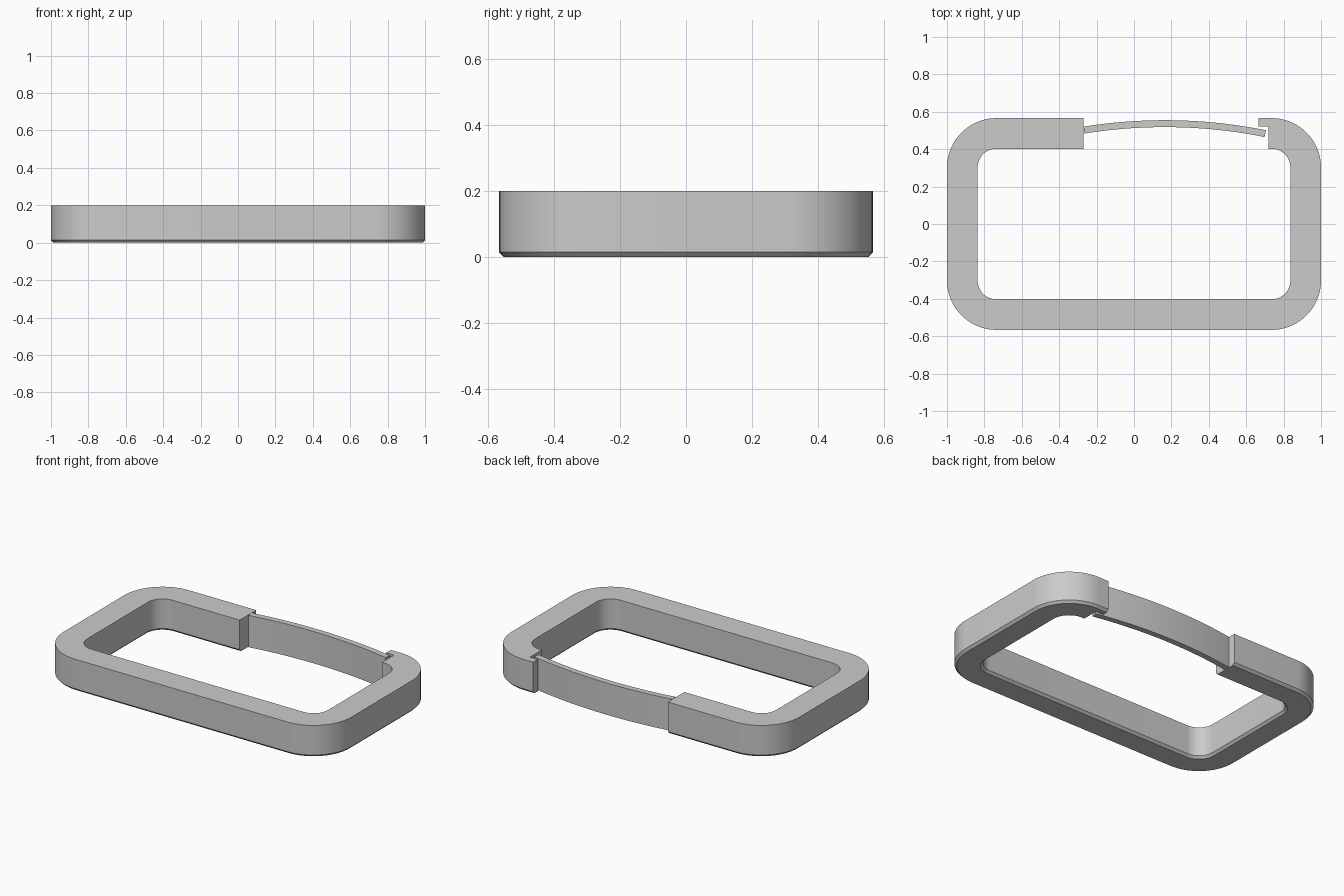
import bpy, bmesh, math

if "Cube" in bpy.data.objects:
    bpy.data.objects.remove(bpy.data.objects["Cube"])

HEIGHT, CHAMFER = 0.2, 0.0145
HALF_X, HALF_Y, WIDTH = 1.0, 0.566, 0.164
R_OUT, R_IN = 0.264, 0.10
CX, CY = HALF_X - R_OUT, HALF_Y - R_OUT      # corner centres
SEGS = 20

steel = bpy.data.materials.new("grey_steel")
steel.diffuse_color = (0.6, 0.6, 0.6, 1)
steel.use_nodes = True
steel.node_tree.nodes["Principled BSDF"].inputs["Base Color"].default_value = steel.diffuse_color


def arc(cx, cy, r, a0, a1, n=SEGS):
    """Points along an arc, angles in degrees."""
    return [(cx + r * math.cos(math.radians(a0 + (a1 - a0) * i / n)),
             cy + r * math.sin(math.radians(a0 + (a1 - a0) * i / n)))
            for i in range(n + 1)]


def loft(name, layers):
    """Solid strip from stacked (z, outer points, inner points), bottom to top."""
    bm = bmesh.new()
    rings = [[bm.verts.new((x, y, z)) for x, y in outer + inner[::-1]]
             for z, outer, inner in layers]
    n = len(rings[0])
    for low, high in zip(rings, rings[1:]):
        for i in range(n):
            j = (i + 1) % n
            bm.faces.new((low[i], low[j], high[j], high[i]))
    # Caps join each outer point to its inner partner
    for ring in (rings[0], rings[-1]):
        for i in range(n // 2 - 1):
            bm.faces.new((ring[i], ring[i + 1], ring[n - 2 - i], ring[n - 1 - i]))
    bmesh.ops.recalc_face_normals(bm, faces=bm.faces)
    mesh = bpy.data.meshes.new(name)
    bm.to_mesh(mesh)
    bm.free()
    mesh.materials.append(steel)
    ob = bpy.data.objects.new(name, mesh)
    bpy.context.collection.objects.link(ob)
    bpy.ops.object.select_all(action='DESELECT')
    ob.select_set(True)
    bpy.context.view_layer.objects.active = ob
    bpy.ops.object.shade_smooth_by_angle(angle=math.radians(25))
    return ob


# Open rounded frame with a hooked right end; d insets the long edges
CORNERS = [(-1, 1, 90), (-1, -1, 180), (1, -1, 270), (1, 1, 360)]


def frame_layer(z, d):
    y_out, y_in = HALF_Y - d, HALF_Y - WIDTH + d
    outer, inner = [(-0.27, y_out)], [(-0.27, y_in)]
    for sx, sy, a in CORNERS:
        outer += arc(sx * CX, sy * CY, R_OUT - d, a, a + 90)
        inner += arc(sx * CX, sy * CY, R_IN + d, a, a + 90)
    # Hook
    outer += [(0.73, y_out), (0.722, y_out), (0.665, y_out)]
    inner += [(0.719, y_in), (0.719, 0.52), (0.665, 0.52)]
    return z, outer, inner


loft("buckle_frame", [frame_layer(0, CHAMFER), frame_layer(CHAMFER, 0),
                      frame_layer(HEIGHT, 0)])

# Thin bowed gate closing the gap behind the hook
R_GATE, GATE_THICK, GATE_X = 2.75, 0.037, 0.165
gate_cy = 0.555 - R_GATE
a_left = 90 + math.degrees(math.asin((GATE_X + 0.27) / R_GATE))
a_right = 90 - math.degrees(math.asin((0.705 - GATE_X) / R_GATE))
gate_out = arc(GATE_X, gate_cy, R_GATE, a_right, a_left, 24)
gate_in = arc(GATE_X, gate_cy, R_GATE - GATE_THICK, a_right, a_left, 24)
loft("spring_gate", [(0, gate_out, gate_in), (HEIGHT, gate_out, gate_in)])
